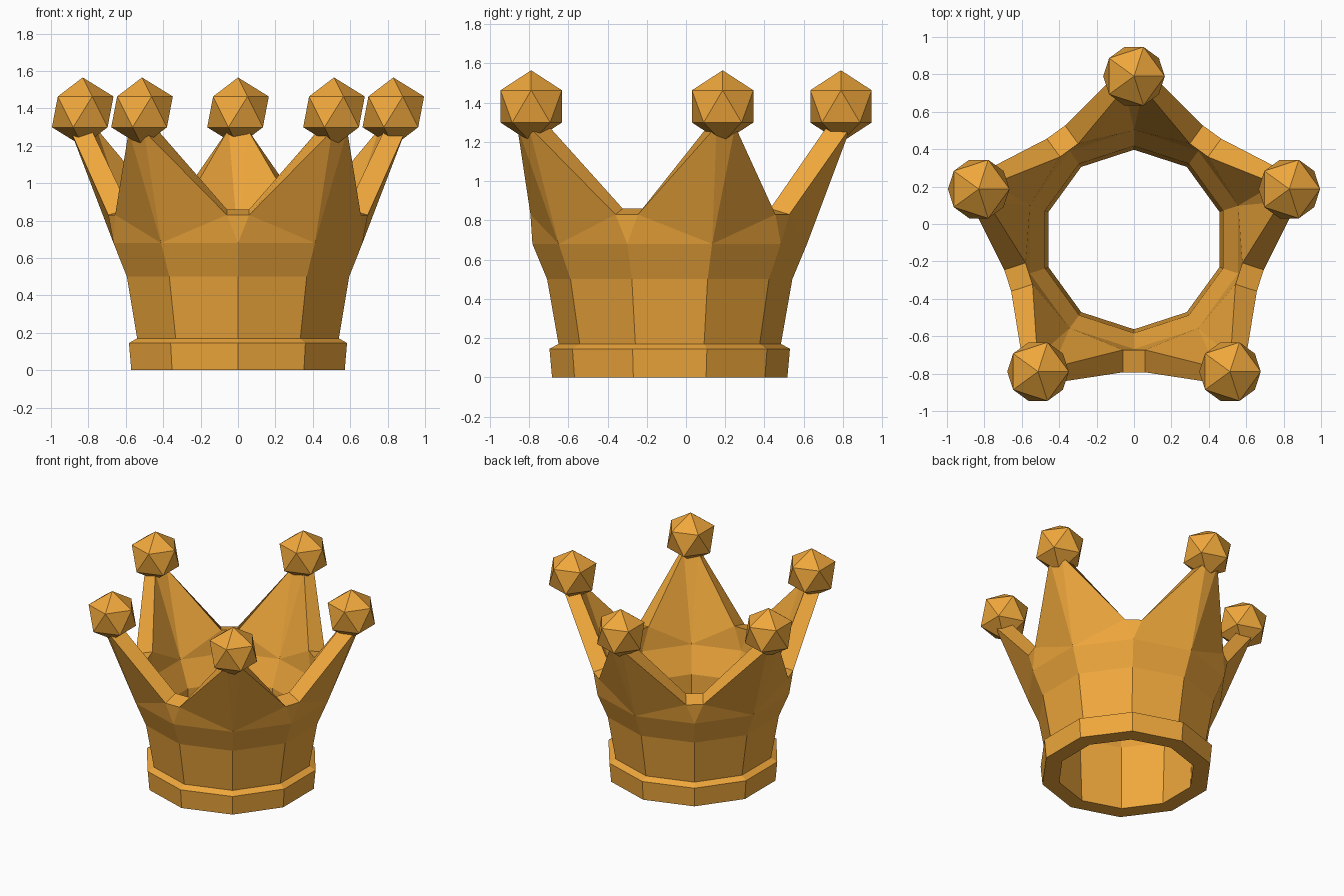
import bpy, bmesh
from math import sin, cos, radians
from mathutils import Vector, Matrix

if "Cube" in bpy.data.objects:
    bpy.data.objects.remove(bpy.data.objects["Cube"])

CY = -0.083                      # centre of the five-fold pattern
gold = bpy.data.materials.new("gold")
gold.diffuse_color = (0.87, 0.39, 0.045, 1)
gold.use_nodes = True
gold.node_tree.nodes["Principled BSDF"].inputs["Base Color"].default_value = gold.diffuse_color


def pt(deg, r, z, side=0.0):
    """Polar point, moved sideways along the tangent."""
    a = radians(deg)
    return Vector((r * cos(a) - side * sin(a), CY + r * sin(a) + side * cos(a), z))


def finish(bm, name):
    bmesh.ops.remove_doubles(bm, verts=bm.verts, dist=1e-4)
    bmesh.ops.recalc_face_normals(bm, faces=bm.faces)
    me = bpy.data.meshes.new(name)
    bm.to_mesh(me)
    bm.free()
    me.materials.append(gold)
    ob = bpy.data.objects.new(name, me)
    bpy.context.collection.objects.link(ob)


# Crown band and spikes: ten-sided wall, profile as (radius, height)
# running from the inner shoulder down, under the base and up the outside
PROFILE = [(0.585, 0.69), (0.50, 0.50), (0.48, 0.0), (0.60, 0.0),
           (0.613, 0.145), (0.567, 0.17), (0.625, 0.50), (0.70, 0.68)]
# per skin: shoulder, valley and spike end as (radius, height)
SKINS = [((0.70, 0.68), (0.71, 0.83), (0.925, 1.28)),
         ((0.585, 0.69), (0.59, 0.86), (0.81, 1.29))]
VALLEY_W, TIP_W = 0.06, 0.05

bm = bmesh.new()


def face(*points):
    bm.faces.new([bm.verts.new(p) for p in points])


for i in range(5):
    tip = 90 + 72 * i
    for s in (1, -1):
        val = tip + 36 * s
        # wall facets
        for p, q in zip(PROFILE, PROFILE[1:]):
            face(pt(tip, *p), pt(val, *p), pt(val, *q), pt(tip, *q))
        # spike halves, outer and inner skin
        rim = []
        for shoulder, valley, end in SKINS:
            t, v = pt(tip, *shoulder), pt(val, *shoulder)
            a = pt(val, *valley, side=-s * VALLEY_W)
            c, e = pt(tip, *end), pt(tip, *end, side=s * TIP_W)
            face(t, v, a)
            face(t, a, e)
            face(t, e, c)
            rim.append((a, e, c))
        (a0, e0, c0), (a1, e1, c1) = rim
        face(a0, e0, e1, a1)
        face(e0, c0, c1, e1)
    # valley floor and the triangles under it
    val = tip + 36
    ends = []
    for shoulder, valley, _ in SKINS:
        l = pt(val, *valley, side=-VALLEY_W)
        r = pt(val, *valley, side=VALLEY_W)
        face(pt(val, *shoulder), l, r)
        ends.append((l, r))
    face(ends[0][0], ends[0][1], ends[1][1], ends[1][0])
finish(bm, "crown_band")

# Faceted balls on the spikes
for i in range(5):
    bm = bmesh.new()
    bmesh.ops.create_icosphere(bm, subdivisions=1, radius=0.184,
                               matrix=Matrix.Translation(pt(90 + 72 * i, 0.873, 1.381)))
    finish(bm, f"spike_ball_{i + 1}")
